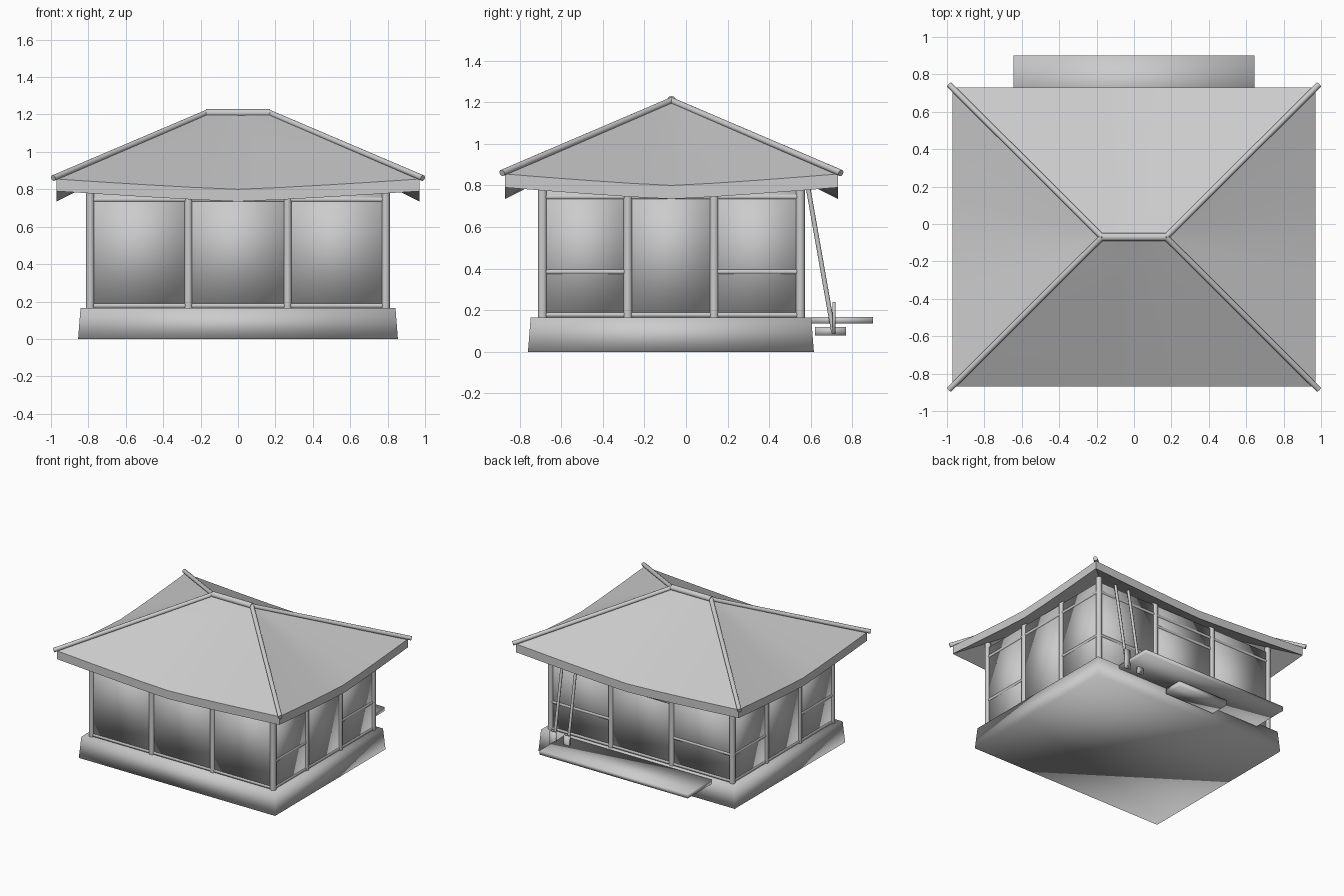
import bpy
import bmesh
from mathutils import Vector

if "Cube" in bpy.data.objects:
    bpy.data.objects.remove(bpy.data.objects["Cube"], do_unlink=True)

grey = bpy.data.materials.new("plain_grey")
grey.use_nodes = True
COLOUR = (0.6, 0.6, 0.6, 1)
grey.diffuse_color = COLOUR
grey.node_tree.nodes["Principled BSDF"].inputs["Base Color"].default_value = COLOUR

HALF_W, FRONT, BACK = 0.79, -0.69, 0.55
FLOOR, WALL_TOP = 0.165, 0.82
MID_Y = -0.07
POST_X = (-HALF_W, -0.265, 0.265, HALF_W)
POST_Y = (FRONT, -0.28, 0.135, BACK)


def finish(name, bm):
    """Turn a bmesh into a smooth shaded object."""
    bmesh.ops.recalc_face_normals(bm, faces=bm.faces)
    mesh = bpy.data.meshes.new(name)
    bm.to_mesh(mesh)
    bm.free()
    for p in mesh.polygons:
        p.use_smooth = True
    mesh.materials.append(grey)
    obj = bpy.data.objects.new(name, mesh)
    bpy.context.collection.objects.link(obj)
    return obj


def box(name, lo, hi, taper=0.0):
    """Box between two corners, its top drawn in by taper."""
    lo, hi = Vector(lo), Vector(hi)
    bm = bmesh.new()
    bmesh.ops.create_cube(bm, size=1)
    for v in bm.verts:
        side = v.co.copy()
        v.co = (lo + hi) / 2 + side * (hi - lo)
        if side.z > 0:
            v.co.x -= 2 * side.x * taper
            v.co.y -= 2 * side.y * taper
    return finish(name, bm)


def rod(name, a, b, radius, sides=12):
    """Round bar from a to b, with sharp end caps."""
    a, b = Vector(a), Vector(b)
    bm = bmesh.new()
    bmesh.ops.create_cone(bm, cap_ends=True, segments=sides, radius1=radius,
                          radius2=radius, depth=(b - a).length)
    turn = (b - a).to_track_quat('Z', 'Y')
    for v in bm.verts:
        v.co = turn @ v.co + (a + b) / 2
    for e in bm.edges:
        e.smooth = not any(len(f.verts) > 4 for f in e.link_faces)
    return finish(name, bm)


# Plinth with slightly battered sides
box("plinth", (-0.855, -0.76, 0), (0.855, 0.615, FLOOR), 0.013)

# Posts around the edge
for x in POST_X:
    for y in POST_Y:
        if x in (POST_X[0], POST_X[-1]) or y in (FRONT, BACK):
            rod("post", (x, y, FLOOR), (x, y, 0.86), 0.022)


def bay(label, a, b, mid_rail, lintel):
    """Wall panel and rails between two neighbouring posts."""
    a, b = Vector(a), Vector(b)
    t = Vector((0.008, 0.008, 0))
    low, high = Vector((0, 0, FLOOR)), Vector((0, 0, WALL_TOP))
    box(label + "_panel", a - t + low, b + t + high)
    heights = [0.178, 0.745]
    if mid_rail:
        heights.append(0.385)
    if lintel:
        heights.append(0.655)
    for z in heights:
        up = Vector((0, 0, z))
        rod(label + "_rail", a + up, b + up, 0.014, 8)


# Walls, three bays on each side
for i in range(3):
    outer = i != 1
    x0, x1 = POST_X[i], POST_X[i + 1]
    y0, y1 = POST_Y[i], POST_Y[i + 1]
    bay("front", (x0, FRONT, 0), (x1, FRONT, 0), False, False)
    bay("back", (x0, BACK, 0), (x1, BACK, 0), outer, not outer)
    for x in (-HALF_W, HALF_W):
        bay("side", (x, y0, 0), (x, y1, 0), outer, False)

# Hipped roof whose eaves dip towards the middle of each side
EAVE_X, EAVE_Y, RIDGE_X, RIDGE_Z = 0.97, 0.80, 0.17, 1.205
COLS, ROWS = 8, 6


def roof_point(side, s, t):
    """Point on a slope: s along the eave, t from the eave to the ridge."""
    z = 0.80 + 0.055 * abs(s) ** 1.2
    if side in ("front", "back"):
        sign = -1 if side == "front" else 1
        eave = Vector((EAVE_X * s, MID_Y + sign * EAVE_Y, z))
        ridge = Vector((RIDGE_X * s, MID_Y, RIDGE_Z))
    else:
        sign = -1 if side == "west" else 1
        eave = Vector((sign * EAVE_X, MID_Y + EAVE_Y * s, z))
        ridge = Vector((sign * RIDGE_X, MID_Y, RIDGE_Z))
    return eave.lerp(ridge, t)


bm = bmesh.new()
for side in ("front", "back", "west", "east"):
    grid = [[bm.verts.new(roof_point(side, 2 * c / COLS - 1, r / ROWS))
             for c in range(COLS + 1)] for r in range(ROWS + 1)]
    for r in range(ROWS):
        for c in range(COLS):
            bm.faces.new((grid[r][c], grid[r][c + 1],
                          grid[r + 1][c + 1], grid[r + 1][c]))
bmesh.ops.remove_doubles(bm, verts=bm.verts, dist=0.0005)
bmesh.ops.recalc_face_normals(bm, faces=bm.faces)
under = bmesh.ops.extrude_face_region(bm, geom=bm.faces[:], use_keep_orig=True)
bmesh.ops.translate(bm, vec=(0, 0, -0.065),
                    verts=[g for g in under["geom"] if isinstance(g, bmesh.types.BMVert)])
roof = finish("roof", bm)
bpy.context.view_layer.objects.active = roof
roof.select_set(True)
bpy.ops.object.shade_smooth_by_angle(angle=0.4)
roof.select_set(False)

# Ridge and hip poles
rod("ridge_pole", (-0.172, MID_Y, 1.208), (0.172, MID_Y, 1.208), 0.022)
for sx in (-1, 1):
    for sy in (-1, 1):
        rod("hip_pole", (sx * RIDGE_X, MID_Y, 1.208),
            (sx * 0.988, MID_Y + sy * 0.815, 0.86), 0.016)

# Back deck, the step below it and two leaning poles with foot plates
box("deck", (-0.645, 0.60, 0.135), (0.645, 0.90, 0.168))
box("step", (-0.22, 0.62, 0.078), (0.22, 0.77, 0.12))
for x in (0.54, 0.66):
    rod("leaning_pole", (x, 0.71, 0.09), (x, 0.58, 0.83), 0.011, 8)
    box("foot_plate", (x - 0.025, 0.704, 0.085), (x + 0.025, 0.718, 0.24))
